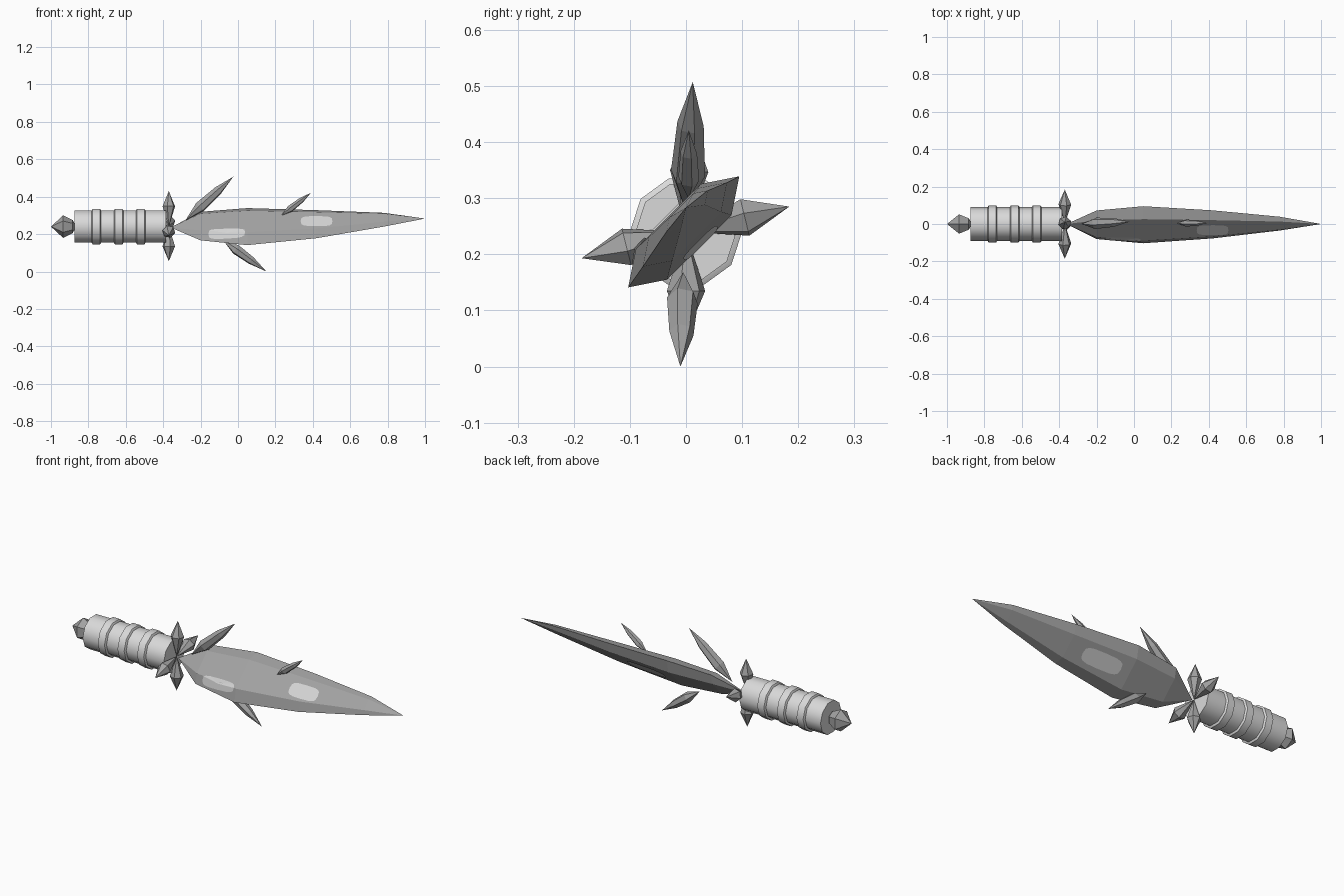
import bpy, bmesh, math
from mathutils import Vector
from mathutils.bvhtree import BVHTree

if "Cube" in bpy.data.objects:
    bpy.data.objects.remove(bpy.data.objects["Cube"])


def material(name, v):
    m = bpy.data.materials.new(name)
    m.diffuse_color = (v, v, v, 1)
    m.use_nodes = True
    m.node_tree.nodes["Principled BSDF"].inputs["Base Color"].default_value = m.diffuse_color
    return m


LIGHT = material("pale handle grey", 0.70)
CRYSTAL = material("crystal grey", 0.37)
GLINT = material("glint grey", 0.66)
AXIS_Z = 0.24


def finish(bm, name, mat, fix=True):
    if fix:
        bmesh.ops.recalc_face_normals(bm, faces=bm.faces)
    me = bpy.data.meshes.new(name)
    bm.to_mesh(me)
    bm.free()
    me.materials.append(mat)
    ob = bpy.data.objects.new(name, me)
    bpy.context.collection.objects.link(ob)
    return ob


def loft(name, start, loops, end, mat):
    """Skin a stack of loops; start/end are points, or None for flat caps."""
    bm = bmesh.new()
    rows = [[bm.verts.new(p) for p in lp] for lp in loops]
    n = len(rows[0])
    for a, b in zip(rows, rows[1:]):
        for i in range(n):
            j = (i + 1) % n
            bm.faces.new((a[i], a[j], b[j], b[i]))
    for pt, row in ((start, rows[0]), (end, rows[-1])):
        if pt is None:
            bm.faces.new(row)
        else:
            v = bm.verts.new(pt)
            for i in range(n):
                bm.faces.new((v, row[i], row[(i + 1) % n]))
    return finish(bm, name, mat)


def crystal(name, base, tip, rings, sides=6, twist=0.0):
    """Pointed crystal from base to tip; rings = (fraction, radius)."""
    base, tip = Vector(base), Vector(tip)
    d = (tip - base).normalized()
    u = d.cross(Vector((0, 1, 0)) if abs(d.y) < 0.8 else Vector((1, 0, 0))).normalized()
    w = d.cross(u)
    loops = []
    for t, r in rings:
        c = base.lerp(tip, t)
        loops.append([c + r * (math.cos(a) * u + math.sin(a) * w)
                      for a in (twist + 2 * math.pi * i / sides for i in range(sides))])
    return loft(name, base, loops, tip, CRYSTAL)


def lathe(name, profile, mat):
    """Ten-sided turned part along x; profile = (x, radius)."""
    loops = [[(x, r * math.cos(a), AXIS_Z + r * math.sin(a))
              for a in (2 * math.pi * i / 10 for i in range(10))] for x, r in profile]
    ob = loft(name, None, loops, None, mat)
    bpy.context.view_layer.objects.active = ob
    ob.select_set(True)
    bpy.ops.object.shade_smooth_by_angle(angle=math.radians(40))
    ob.select_set(False)
    return ob


# Handle and its three grip rings
lathe("handle", [(-0.875, 0.09), (-0.385, 0.09)], LIGHT)
for k, x in enumerate((-0.757, -0.638, -0.52)):
    lathe(f"grip_ring_{k + 1}", [(x - 0.027, 0.088), (x - 0.02, 0.1),
                                 (x + 0.02, 0.1), (x + 0.027, 0.088)], LIGHT)

# Pommel crystal
crystal("pommel", (-0.865, 0, AXIS_Z), (-1, 0, AXIS_Z),
        [(0.14, 0.035), (0.52, 0.06)], 6)

# Guard: four crystals bursting from the blade root
for name, y, z in (("guard_top", 0.01, 0.19), ("guard_bottom", 0.0, -0.185),
                   ("guard_back", 0.184, 0.045), ("guard_front", -0.186, -0.047)):
    crystal(name, (-0.37, 0, AXIS_Z), (-0.37, y, AXIS_Z + z), [(0.57, 0.035)], 6, 0.3)

# Blade: flattened hexagon, turned 45 degrees about x
S = math.sqrt(0.5)
ALONG, OUT = Vector((0, S, S)), Vector((0, -S, S))
HEX = [(1, 0), (0.58, 0.28), (-0.58, 0.28), (-1, 0), (-0.58, -0.28), (0.58, -0.28)]
STATIONS = [(-0.2, -0.004, 0.243, 0.108), (0.05, -0.004, 0.24, 0.14),
            (0.42, -0.002, 0.253, 0.106), (0.78, 0.002, 0.277, 0.052)]
blade = loft("blade", (-0.36, 0, 0.235),
             [[Vector((x, y, z)) + h * (a * ALONG + b * OUT) for a, b in HEX]
              for x, y, z, h in STATIONS], (1.0, 0, 0.283), CRYSTAL)

# Glints: thin rounded plates dropped onto the blade facets
bm = bmesh.new()
bm.from_mesh(blade.data)
tree = BVHTree.FromBMesh(bm)
bm.free()


def glint(name, x, z, along, half_x, half_along, side):
    g = bmesh.new()
    c = Vector((x, 0, z)) + along * ALONG
    d = OUT * side

    def drop(p):
        hit = tree.ray_cast(p + d, -d)[0]
        return g.verts.new((hit if hit else p) + d * 0.004)

    def sgn_pow(v):
        return math.copysign(abs(v) ** 0.55, v)

    centre = drop(c)
    n = 16
    rim = [drop(c + Vector((half_x * sgn_pow(math.cos(t)), 0, 0))
                + half_along * sgn_pow(math.sin(t)) * ALONG)
           for t in (2 * math.pi * i / n for i in range(n))]
    for i in range(n):
        f = g.faces.new((centre, rim[i], rim[(i + 1) % n]))
        f.normal_update()
        if f.normal.dot(d) < 0:
            f.normal_flip()
    finish(g, name, GLINT, False)


glint("glint_front_tip", 0.42, 0.253, -0.012, 0.085, 0.038, 1)
glint("glint_front_root", -0.06, 0.241, -0.085, 0.098, 0.026, 1)
glint("glint_back", 0.22, 0.246, 0.0, 0.115, 0.042, -1)

# Loose shards growing beside the blade
crystal("shard_upper", (-0.28, 0, 0.275), (-0.025, 0.012, 0.507),
        [(0.3, 0.031), (0.68, 0.024)], 6, 0.3)
crystal("shard_tip", (0.23, 0.005, 0.298), (0.39, 0.005, 0.421),
        [(0.3, 0.019), (0.68, 0.015)], 6, 0.3)
crystal("shard_lower", (-0.08, -0.005, 0.168), (0.152, -0.01, 0.0),
        [(0.3, 0.028), (0.65, 0.022)], 6, 0.3)
